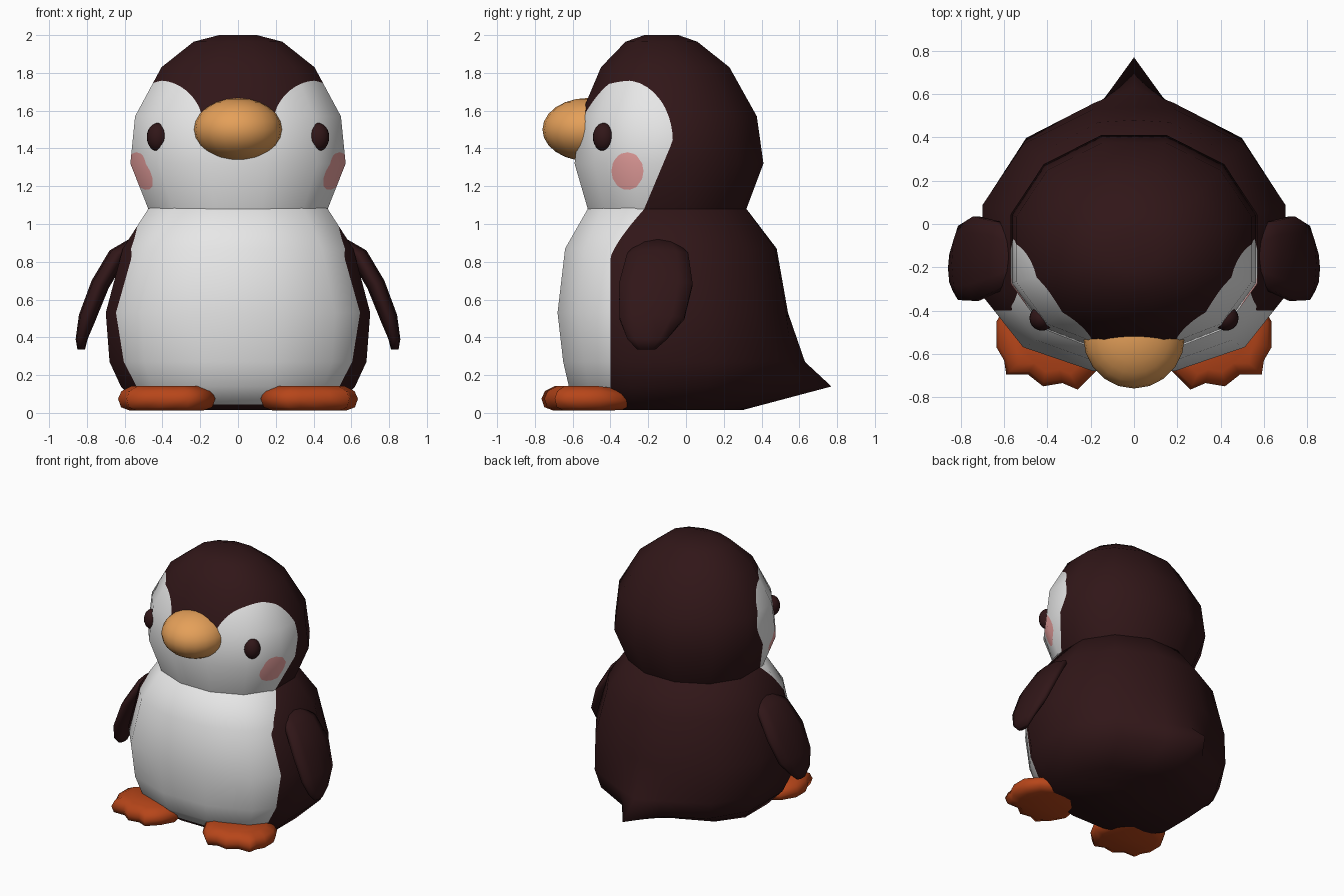
import bpy, bmesh
from math import sin, cos, radians, tau
from mathutils import Vector

cube = bpy.data.objects.get("Cube")
if cube:
    bpy.data.objects.remove(cube)


def material(name, rgb):
    m = bpy.data.materials.new(name)
    m.use_nodes = True
    m.diffuse_color = (*rgb, 1)
    m.node_tree.nodes["Principled BSDF"].inputs["Base Color"].default_value = (*rgb, 1)
    return m


DARK = material("dark brown", (0.03, 0.008, 0.009))
WHITE = material("soft white", (0.8, 0.8, 0.8))
PINK = material("blush pink", (0.8, 0.35, 0.34))
BEAK = material("beak tan", (0.78, 0.35, 0.1))
FEET = material("foot orange", (0.47, 0.06, 0.01))


def loft(rings, cap_start=True, cap_end=True):
    """Skin a stack of equal-length point rings."""
    bm = bmesh.new()
    rows = [[bm.verts.new(p) for p in ring] for ring in rings]
    for low, high in zip(rows, rows[1:]):
        for i in range(len(low)):
            j = (i + 1) % len(low)
            bm.faces.new((low[i], low[j], high[j], high[i]))
    if cap_start:
        bm.faces.new(rows[0][::-1])
    if cap_end:
        bm.faces.new(rows[-1])
    bmesh.ops.recalc_face_normals(bm, faces=bm.faces)
    return bm


def cut_along(bm, rule):
    """Cut edges into the faces where the rule changes sign."""
    new = []
    for e in list(bm.edges):
        a, b = e.verts
        if (rule(a.co) < 0) == (rule(b.co) < 0):
            continue
        lo, hi = 0.0, 1.0
        for _ in range(12):
            mid = (lo + hi) / 2
            if (rule(a.co.lerp(b.co, mid)) < 0) == (rule(a.co) < 0):
                lo = mid
            else:
                hi = mid
        new.append(bmesh.utils.edge_split(e, a, min(max(lo, 0.01), 0.99))[1])
    bmesh.ops.connect_verts(bm, verts=new)


def finish(name, bm, mats, rules=()):
    """Paint patches by rule, keep the coarse smooth normals, make the object."""
    layer = bm.verts.layers.float_vector.new("coarse_normal")
    bm.normal_update()
    for v in bm.verts:
        v[layer] = v.normal
    if rules:
        bmesh.ops.subdivide_edges(bm, edges=bm.edges[:], cuts=5, use_grid_fill=True)
    for rule in rules:
        cut_along(bm, rule)
    for f in bm.faces:
        f.smooth = True
        centre = f.calc_center_median()
        for i, rule in enumerate(rules):
            if rule(centre) < 0:
                f.material_index = i + 1
    bm.normal_update()
    normals = [(Vector(v[layer]) if Vector(v[layer]).length > 0.1 else v.normal).normalized()
               for v in bm.verts]
    bm.verts.layers.float_vector.remove(layer)
    mesh = bpy.data.meshes.new(name)
    bm.to_mesh(mesh)
    bm.free()
    for m in mats:
        mesh.materials.append(m)
    mesh.normals_split_custom_set_from_vertices(normals)
    obj = bpy.data.objects.new(name, mesh)
    bpy.context.collection.objects.link(obj)
    return obj


def section(z, half, front, back, squareness, tail=None):
    """Twelve-sided outline, squarer at the front, with an optional rear point."""
    cy = (front + back) / 2
    pts = []
    for k in range(12):
        a = radians(15 + 30 * k)
        c = cos(a) / cos(radians(15))
        if c > 0:
            y = cy + (front - cy) * c ** squareness
        else:
            y = cy - (back - cy) * c
        pts.append((half * sin(a) / sin(radians(75)), y, z))
        if k == 5 and tail is not None:
            pts.append((0, tail, z))
    return pts


# Body with a pointed tail
body = [section(z, h, f, b, 0.65, t) for z, h, f, b, t in (
    (0.015, 0.50, -0.50, 0.28, 0.30),
    (0.14, 0.62, -0.62, 0.54, 0.77),
    (0.27, 0.68, -0.65, 0.56, 0.63),
    (0.53, 0.70, -0.68, 0.53, 0.54),
    (0.87, 0.61, -0.64, 0.47, 0.48),
    (1.08, 0.475, -0.52, 0.32, 0.32),
    (1.11, 0.40, -0.45, 0.25, 0.25))]


def belly(p):
    rise = max(p.z - 0.82, 0) / 0.26
    return max(p.y + 0.40 - 0.18 * rise ** 1.3, 0.045 - p.z)


finish("body", loft(body), [DARK, WHITE], [belly])

# Head with white face and blush cheeks
head = [section(z, h, f, b, 0.75) for z, h, f, b in (
    (1.08, 0.475, -0.52, 0.32),
    (1.32, 0.57, -0.59, 0.41),
    (1.57, 0.545, -0.56, 0.375),
    (1.83, 0.405, -0.45, 0.23),
    (1.965, 0.235, -0.32, 0.06),
    (2.0, 0.10, -0.22, -0.04))]


def face_patch(p):
    z = p.z - 1.44
    if z > 0:
        side = (max(p.y + 0.32, 0) / 0.25) ** 2 + (z / 0.32) ** 2 - 1
    else:
        side = p.y + 0.07 - 0.42 * z
    brow = (min(abs(p.x) - 0.42, 0) / 0.24) ** 2 + (max(p.z - 1.5, 0) / 0.26) ** 2 - 1
    return max(side, brow if p.z > 1.5 else -1)


def cheek(p):
    return ((p.y + 0.31) / 0.085) ** 2 + ((p.z - 1.28) / 0.1) ** 2 - 1


finish("head", loft(head, cap_start=False), [DARK, WHITE, PINK], [face_patch, cheek])


def ellipsoid(name, centre, radii, mat):
    bm = bmesh.new()
    bmesh.ops.create_uvsphere(bm, u_segments=20, v_segments=12, radius=1)
    bmesh.ops.scale(bm, vec=radii, verts=bm.verts)
    bmesh.ops.translate(bm, vec=centre, verts=bm.verts)
    return finish(name, bm, [mat])


ellipsoid("beak", (0, -0.52, 1.5), (0.235, 0.24, 0.167), BEAK)

# Wing stations: x, z, y centre, half thickness, half width
WING = ((0.53, 0.91, -0.15, 0.04, 0.10), (0.635, 0.84, -0.15, 0.05, 0.17),
        (0.73, 0.68, -0.16, 0.05, 0.205), (0.80, 0.50, -0.18, 0.047, 0.18),
        (0.828, 0.39, -0.205, 0.035, 0.11), (0.83, 0.335, -0.21, 0.022, 0.05))

# Foot outline with three toes, and its layers: scale, height
FOOT = ((0.28, -0.27), (0.42, -0.26), (0.57, -0.34), (0.635, -0.45), (0.635, -0.57),
        (0.60, -0.63), (0.59, -0.695), (0.49, -0.695), (0.42, -0.75), (0.33, -0.735),
        (0.26, -0.765), (0.175, -0.68), (0.12, -0.58), (0.16, -0.40))
LAYERS = ((0.75, 0.012), (0.94, 0.03), (1.0, 0.075), (0.93, 0.115), (0.72, 0.142))


def wing_ring(side, x, z, y, thick, width):
    ring = []
    for k in range(10):
        a = tau * k / 10
        n = thick * cos(a)
        ring.append((side * (x + n * 0.9), y + width * sin(a), z + n * 0.4 * (z > 0.45)))
    return ring


def foot_ring(side, scale, z):
    ring = []
    for x, y in FOOT:
        y = -0.51 + (y + 0.51) * scale
        low_heel = 0.3 * max(0, y + 0.45) / 0.2
        ring.append((side * (0.38 + (x - 0.38) * scale), y, z - (z - 0.03) * low_heel))
    return ring


# Paired parts
for label, side in (("left", 1), ("right", -1)):
    ellipsoid(label + "_eye", (side * 0.425, -0.435, 1.46), (0.058, 0.058, 0.075), DARK)
    finish(label + "_wing", loft([wing_ring(side, *s) for s in WING]), [DARK])
    finish(label + "_foot", loft([foot_ring(side, *s) for s in LAYERS]), [FEET])
